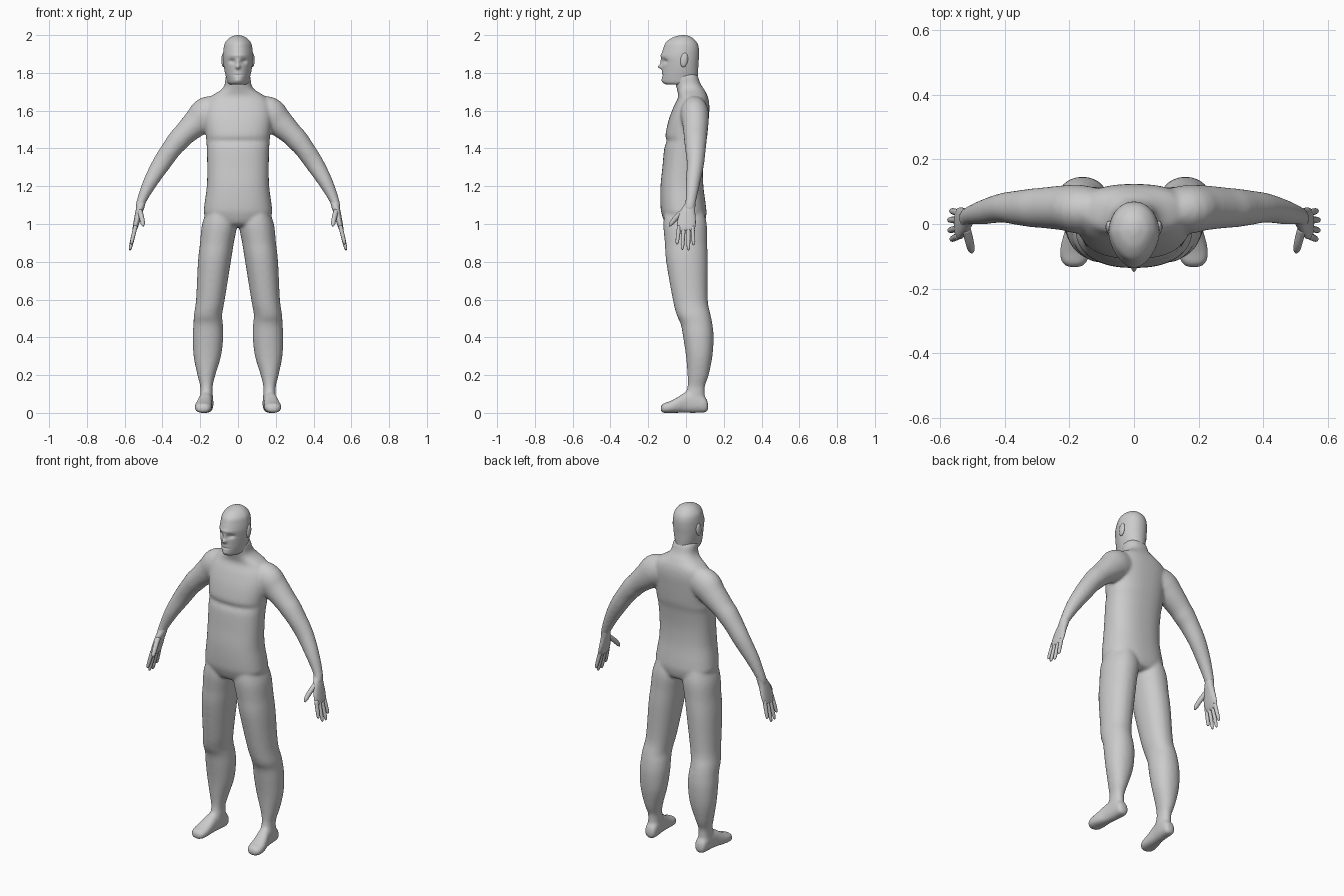
import bpy, bmesh, math
from mathutils import Vector, Matrix

grey = bpy.data.materials.new("plain_grey")
grey.diffuse_color = (0.6, 0.6, 0.6, 1)


def spline(rows, steps):
    """Catmull-Rom interpolation of rows of numbers."""
    out = []
    for i in range(len(rows) - 1):
        quad = rows[max(i - 1, 0)], rows[i], rows[i + 1], rows[min(i + 2, len(rows) - 1)]
        for k in range(steps):
            t = k / steps
            out.append([0.5 * (2 * b + (c - a) * t + (2 * a - 5 * b + 4 * c - d) * t * t
                               + (3 * b - a - 3 * c + d) * t ** 3) for a, b, c, d in zip(*quad)])
    out.append(list(rows[-1]))
    return out


def loft(bm, rings, seg=32, power=2.0, taper=0.0):
    """Closed skin through (centre, axis_u, axis_v) superellipse rings."""
    loops = []
    for c, u, v in rings:
        loop = []
        for i in range(seg):
            a = 2 * math.pi * i / seg
            co, si = math.cos(a), math.sin(a)
            x = math.copysign(abs(co) ** (2 / power), co) * (1 - taper * max(0, -si))
            y = math.copysign(abs(si) ** (2 / power), si)
            loop.append(bm.verts.new(c + u * x + v * y))
        loops.append(loop)
    for p, q in zip(loops, loops[1:]):
        for i in range(seg):
            j = (i + 1) % seg
            bm.faces.new((p[i], p[j], q[j], q[i]))
    bm.faces.new(loops[0][::-1])
    bm.faces.new(loops[-1])


def stack(rows, steps=4):
    """Level rings from rows of (z, x_min, x_max, y_front, y_back)."""
    return [(Vector(((a + b) / 2, (f + k) / 2, z)), Vector(((b - a) / 2, 0, 0)),
             Vector((0, (k - f) / 2, 0))) for z, a, b, f, k in spline(rows, steps)]


def limb(rows, side, steps=4):
    """Rings square to a path, from rows of (x, y, z, thickness, depth)."""
    rows = spline(rows, steps)
    pts = [Vector((side * r[0], r[1], r[2])) for r in rows]
    rings = []
    for i, (p, r) in enumerate(zip(pts, rows)):
        t = (pts[min(i + 1, len(pts) - 1)] - pts[max(i - 1, 0)]).normalized()
        v = Vector((0, 1, 0))
        v = (v - t * v.dot(t)).normalized()
        rings.append((p, t.cross(v) * r[3], v * r[4]))
    return rings


def finish(bm, name):
    bmesh.ops.recalc_face_normals(bm, faces=bm.faces)
    for f in bm.faces:
        f.smooth = True
    mesh = bpy.data.meshes.new(name)
    bm.to_mesh(mesh)
    bm.free()
    mesh.materials.append(grey)
    ob = bpy.data.objects.new(name, mesh)
    bpy.context.collection.objects.link(ob)
    return ob


# Torso and neck: z, half width, front, back
TORSO = [(.985, .08, -.06, .06), (1.0, .13, -.105, .095), (1.05, .178, -.128, .108),
         (1.1, .178, -.135, .105), (1.2, .165, -.135, .092), (1.3, .163, -.125, .09),
         (1.4, .165, -.115, .10), (1.44, .168, -.102, .108), (1.47, .17, -.109, .113),
         (1.55, .18, -.092, .12), (1.62, .178, -.066, .124), (1.67, .15, -.042, .117),
         (1.71, .09, -.047, .098), (1.74, .07, -.055, .078), (1.78, .066, -.06, .064),
         (1.8, .05, -.05, .05)]
# Leg: z, inner, outer, front, back
LEG = [(1.08, .03, .16, -.11, .09), (1.0, .006, .19, -.12, .11), (.9, .022, .201, -.112, .112),
       (.8, .038, .212, -.105, .115), (.6, .07, .222, -.07, .115), (.52, .084, .233, -.05, .13),
       (.47, .08, .236, -.028, .14), (.4, .078, .24, -.015, .146), (.3, .09, .235, 0, .14),
       (.2, .12, .215, .008, .12), (.14, .134, .2, .008, .1), (.09, .133, .2, -.005, .1),
       (.04, .14, .198, -.01, .1)]
# Arm: x, y, z, thickness, depth
ARM = [(.08, .045, 1.6, .075, .06), (.16, .045, 1.585, .09, .075), (.215, .05, 1.54, .076, .07),
       (.28, .05, 1.48, .061, .063), (.315, .05, 1.443, .059, .06), (.35, .05, 1.4, .053, .055),
       (.405, .05, 1.32, .049, .046), (.465, .037, 1.22, .038, .038),
       (.512, .025, 1.12, .025, .028), (.525, .012, 1.07, .019, .03)]
# Foot: y, x centre, half width, bottom, top
FOOT = [(.118, .165, .012, .02, .045), (.105, .165, .032, .003, .08), (.06, .166, .036, 0, .11),
        (0, .172, .036, 0, .11), (-.05, .18, .043, 0, .08), (-.09, .184, .046, 0, .06),
        (-.12, .185, .038, 0, .05), (-.134, .185, .02, .008, .035)]

# Body: torso, legs, feet and arms fused into one soft skin
bm = bmesh.new()
loft(bm, stack([(z, -w, w, f, b) for z, w, f, b in TORSO]), 48, 2.4)
for s in (-1, 1):
    loft(bm, stack([(z, s * i, s * o, f, b) for z, i, o, f, b in LEG]), 32, 2.15)
    loft(bm, limb(ARM, s))
    loft(bm, [(Vector((s * x, y, (lo + hi) / 2)), Vector((w, 0, 0)), Vector((0, 0, (hi - lo) / 2)))
              for y, x, w, lo, hi in spline(FOOT, 4)], 32, 2.4)
body = finish(bm, "body")
remesh = body.modifiers.new("fuse", 'REMESH')
remesh.mode = 'VOXEL'
remesh.voxel_size = 0.008
remesh.use_smooth_shade = True
soften = body.modifiers.new("soften", 'SMOOTH')
soften.factor = 0.5
soften.iterations = 8

# Head: z, half width, front, back
HEAD = [(1.738, .045, -.105, .045), (1.75, .056, -.122, .06), (1.78, .064, -.127, .062),
        (1.81, .071, -.126, .064), (1.85, .077, -.127, .066), (1.89, .079, -.131, .069),
        (1.93, .076, -.12, .068), (1.96, .068, -.107, .058), (1.985, .046, -.075, .035),
        (1.997, .02, -.04, .01), (2.0, .004, -.02, -.01)]
# Face relief: x, z, x spread, z spread, push forward
FACE = [(-.032, 1.862, .015, .012, -.014), (.032, 1.862, .015, .012, -.014),  # eye sockets
        (0, 1.832, .011, .011, .022), (0, 1.855, .009, .018, .008),           # nose
        (0, 1.892, .04, .008, .004), (0, 1.788, .025, .005, -.005),           # brow, mouth
        (0, 1.76, .02, .01, .004)]                                            # chin
bm = bmesh.new()
loft(bm, stack([(z, -w, w, f, b) for z, w, f, b in HEAD], 8), 72, 2.1, 0.2)
for v in bm.verts:
    if v.co.y < -.04:
        x, z = v.co.x, v.co.z
        v.co.y -= sum(h * math.exp(-((x - cx) / sx) ** 2 - ((z - cz) / sz) ** 2)
                      for cx, cz, sx, sz, h in FACE)
finish(bm, "head")

# Palm: x, y, z, thickness, depth
PALM = [(.508, .027, 1.125, .02, .025), (.514, .022, 1.1, .021, .028), (.525, .01, 1.06, .019, .04),
        (.537, .003, 1.01, .016, .049), (.546, 0, .975, .012, .046), (.549, 0, .963, .005, .04)]
# Fingers: base y, tip y, tip z
FINGERS = [(-.036, -.048, .893), (-.012, -.02, .864), (.012, .013, .861), (.034, .041, .888)]
THUMB = [(.52, -.012, 1.07, .014, .014), (.509, -.055, 1.03, .013, .014),
         (.504, -.078, 1.003, .011, .011), (.502, -.088, .988, .004, .004)]

for s, label in ((-1, "right"), (1, "left")):
    # Hand with four fingers and a thumb
    bm = bmesh.new()
    loft(bm, limb(PALM, s), 24, 2.2)
    loft(bm, limb(THUMB, s), 14)
    for y0, y1, z1 in FINGERS:
        rows = []
        for t, r in ((0, .011), (.5, .0105), (.9, .0085), (1, .003)):
            z = .99 + (z1 - .99) * t
            rows.append((.542 + (.99 - z) * .24, y0 + (y1 - y0) * t, z, r, r))
        loft(bm, limb(rows, s, 3), 12)
    finish(bm, label + "_hand")

    # Ear
    bm = bmesh.new()
    bmesh.ops.create_uvsphere(bm, u_segments=20, v_segments=12, radius=1,
                              matrix=Matrix.Translation((s * .077, -.01, 1.868))
                              @ Matrix.Rotation(-.15, 4, 'X')
                              @ Matrix.Diagonal((.011, .02, .038, 1)))
    finish(bm, label + "_ear")
